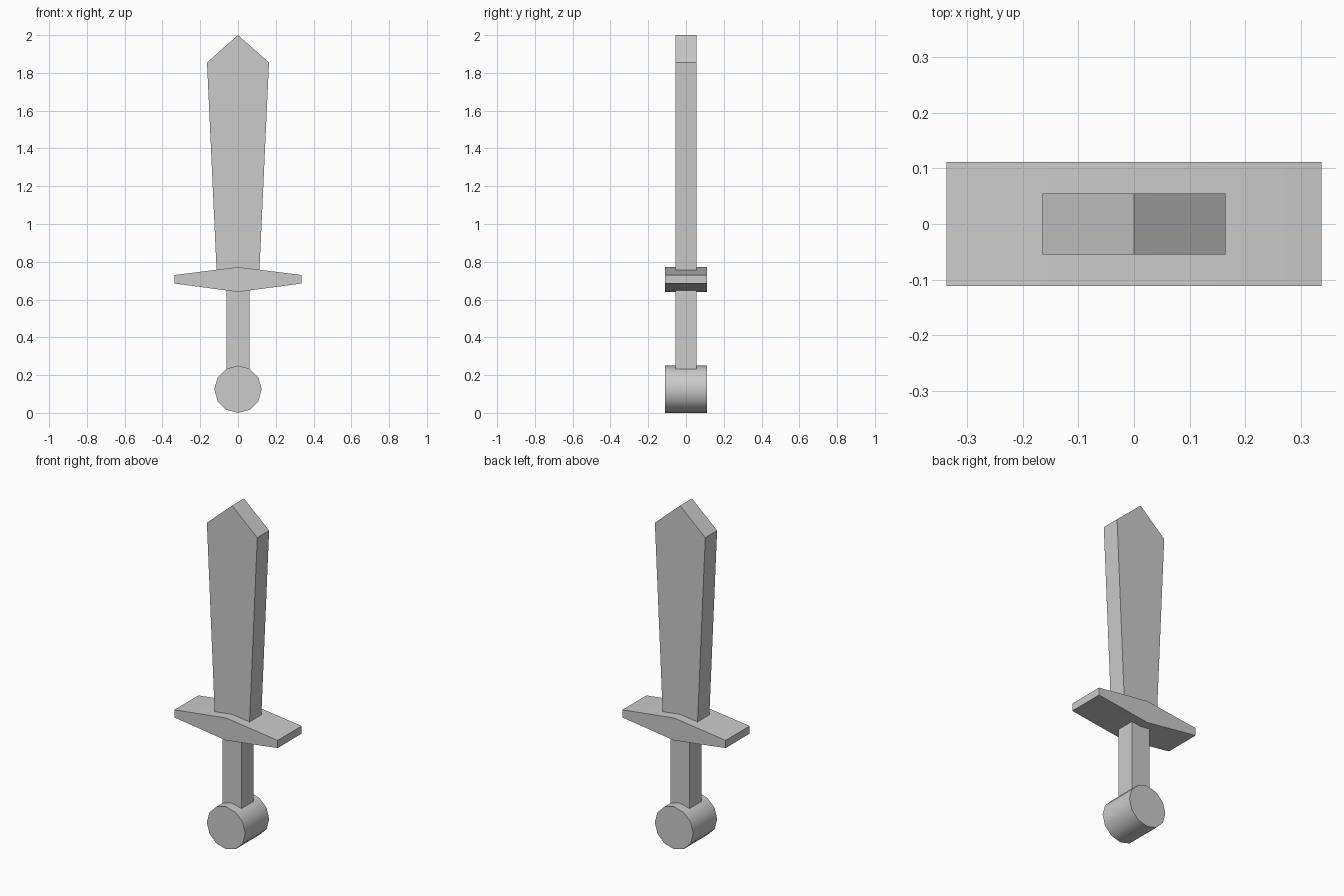
import bpy
import bmesh
from math import radians, sin, cos, tau

cube = bpy.data.objects.get("Cube")
if cube:
    bpy.data.objects.remove(cube, do_unlink=True)

grey = bpy.data.materials.new("plain grey")
grey.use_nodes = True
colour = (0.6, 0.6, 0.6, 1)
grey.diffuse_color = colour
grey.node_tree.nodes["Principled BSDF"].inputs["Base Color"].default_value = colour


def extrude_profile(name, outline, half_depth):
    """Extrude an (x, z) outline evenly to the front and back."""
    bm = bmesh.new()
    face = bm.faces.new([bm.verts.new((x, -half_depth, z)) for x, z in outline])
    extruded = bmesh.ops.extrude_face_region(bm, geom=[face])["geom"]
    moved = [g for g in extruded if isinstance(g, bmesh.types.BMVert)]
    bmesh.ops.translate(bm, verts=moved, vec=(0, 2 * half_depth, 0))
    bmesh.ops.recalc_face_normals(bm, faces=bm.faces)
    mesh = bpy.data.meshes.new(name)
    bm.to_mesh(mesh)
    bm.free()
    mesh.materials.append(grey)
    obj = bpy.data.objects.new(name, mesh)
    bpy.context.collection.objects.link(obj)
    bpy.ops.object.select_all(action="DESELECT")
    obj.select_set(True)
    bpy.context.view_layer.objects.active = obj
    bpy.ops.object.shade_smooth_by_angle(angle=radians(35))
    return obj


def mirrored(right_half):
    """Complete an outline from its +x half, listed bottom to top."""
    return right_half + [(-x, z) for x, z in reversed(right_half) if x > 0]


THIN, THICK = 0.055, 0.111

# Blade widens towards the pointed tip
extrude_profile("blade", mirrored([(0.111, 0.70), (0.164, 1.855), (0, 2)]), THIN)

# Crossguard tapers towards both ends
extrude_profile("crossguard", mirrored(
    [(0, 0.64), (0.336, 0.685), (0.336, 0.73), (0, 0.772)]), THICK)

# Grip runs between the pommel and the crossguard
extrude_profile("grip", mirrored([(0.061, 0.18), (0.061, 0.69)]), THIN)

# Twelve-sided pommel lying front to back
RADIUS, SIDES = 0.125, 12
ring = [(RADIUS * sin(tau * i / SIDES), RADIUS + RADIUS * cos(tau * i / SIDES))
        for i in range(SIDES)]
extrude_profile("pommel", ring, THICK)
